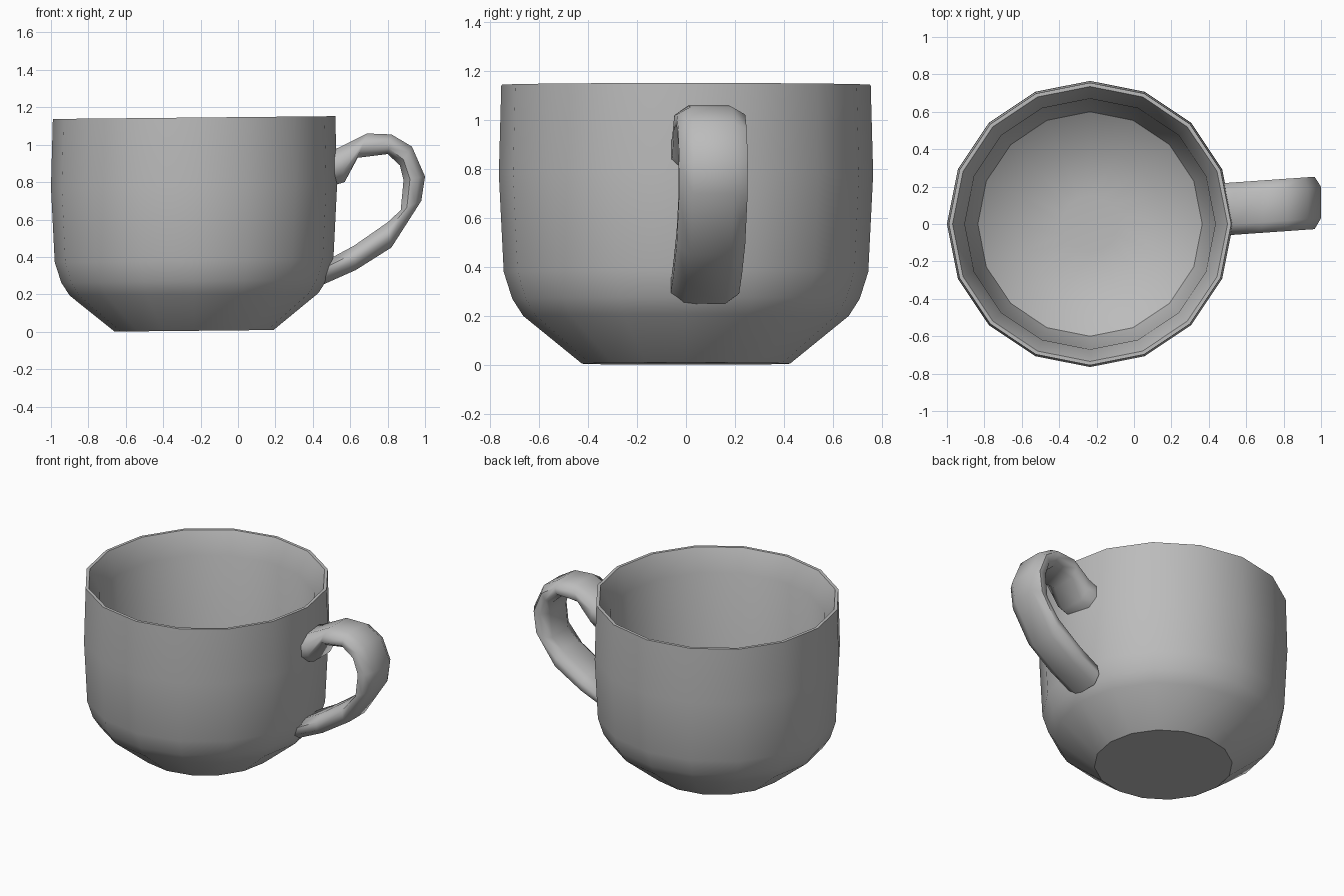
import bpy, bmesh, math
from mathutils import Vector

cube = bpy.data.objects.get("Cube")
if cube:
    bpy.data.objects.remove(cube, do_unlink=True)

clay = bpy.data.materials.new("grey_clay")
clay.use_nodes = True
GREY = (0.5, 0.5, 0.5, 1)
clay.diffuse_color = GREY
clay.node_tree.nodes["Principled BSDF"].inputs["Base Color"].default_value = GREY


def skin(name, rings, angle):
    """Join successive closed rings with quads and cap both ends."""
    bm = bmesh.new()
    loops = [[bm.verts.new(p) for p in ring] for ring in rings]
    n = len(loops[0])
    for a, b in zip(loops, loops[1:]):
        for i in range(n):
            j = (i + 1) % n
            bm.faces.new((a[i], a[j], b[j], b[i]))
    bm.faces.new(loops[0][::-1])
    bm.faces.new(loops[-1])
    bmesh.ops.recalc_face_normals(bm, faces=bm.faces)
    mesh = bpy.data.meshes.new(name)
    bm.to_mesh(mesh)
    bm.free()
    mesh.materials.append(clay)
    obj = bpy.data.objects.new(name, mesh)
    bpy.context.collection.objects.link(obj)
    bpy.ops.object.select_all(action="DESELECT")
    obj.select_set(True)
    bpy.context.view_layer.objects.active = obj
    bpy.ops.object.shade_smooth_by_angle(angle=math.radians(angle))
    return obj


# Cup: outer wall up to the thin rim, then down the inside to the floor
SIDES = 16
CENTRE_X = -0.235
profile = [(0.425, 0.005), (0.665, 0.2), (0.71, 0.27), (0.745, 0.38),
           (0.765, 0.78), (0.755, 1.145), (0.735, 1.145), (0.67, 1.0),
           (0.665, 0.45), (0.6, 0.25), (0.4, 0.11), (0.15, 0.09)]


def cup_ring(radius, z):
    ring = []
    for i in range(SIDES):
        a = math.tau * i / SIDES
        x = radius * math.cos(a)
        ring.append((CENTRE_X + x, radius * math.sin(a), z + 0.01 * x))
    return ring


skin("cup_body", [cup_ring(r, z) for r, z in profile], 36)

# Handle: broad strap between an outer and an inner outline
stations = [((0.45, 0.95), (0.47, 0.77)), ((0.54, 0.985), (0.57, 0.80)),
            ((0.69, 1.06), (0.64, 0.93)), ((0.82, 1.055), (0.80, 0.95)),
            ((0.93, 0.99), (0.865, 0.89)), ((1.0, 0.83), (0.885, 0.81)),
            ((0.98, 0.70), (0.87, 0.65)), ((0.82, 0.45), (0.80, 0.585)),
            ((0.63, 0.33), (0.62, 0.46)), ((0.45, 0.25), (0.49, 0.39))]
# Section points: sideways fraction, depth fraction from outer to inner
section = [(-0.6, 0), (0.6, 0), (1, 0.3), (1, 0.7),
           (0.6, 1), (-0.6, 1), (-1, 0.7), (-1, 0.3)]
HALF_WIDTH = 0.14


def handle_ring(outer, inner):
    ring = []
    for side, depth in section:
        x, z = Vector(outer).lerp(Vector(inner), depth)
        ring.append((x, 0.08 + 0.07 * (x - 0.5) + side * HALF_WIDTH, z))
    return ring


skin("handle", [handle_ring(o, i) for o, i in stations], 60)
